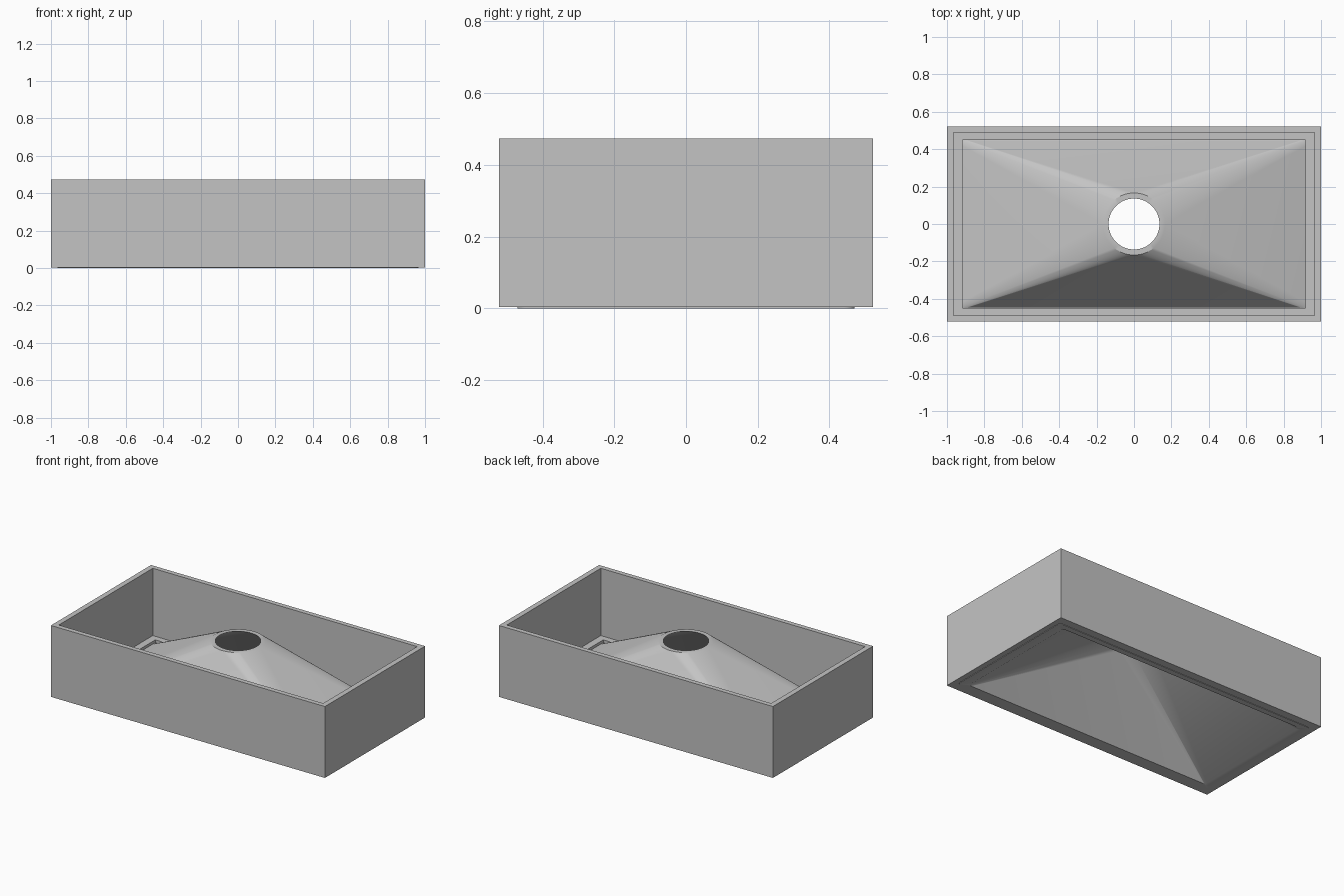
import bpy, bmesh, math
from math import cos, sin, pi

cube = bpy.data.objects.get("Cube")
if cube:
    bpy.data.objects.remove(cube)

grey = bpy.data.materials.new("plain_grey")
grey.use_nodes = True
colour = (0.55, 0.55, 0.55, 1)
grey.diffuse_color = colour
grey.node_tree.nodes["Principled BSDF"].inputs["Base Color"].default_value = colour

STEPS = 16          # segments in each quarter turn
HALF_X, HALF_Y, HEIGHT = 1.0, 0.522, 0.474


def outline(bm, hx, hy, z, radius, steps):
    """Rounded rectangle; a circle when hx == hy == radius."""
    ring = []
    for q, (sx, sy) in enumerate([(1, 1), (-1, 1), (-1, -1), (1, -1)]):
        for k in range(steps + 1):
            a = (q + (k / steps if steps else 0.5)) * pi / 2
            ring.append(bm.verts.new((sx * (hx - radius) + radius * cos(a),
                                      sy * (hy - radius) + radius * sin(a), z)))
    return ring


def loft(name, sections, steps):
    """Closed solid through a loop of outlines; straight sides become flat."""
    bm = bmesh.new()
    rings = [outline(bm, *s, steps) for s in sections]
    n = len(rings[0])
    for i, low in enumerate(rings):
        high = rings[(i + 1) % len(rings)]
        for k in range(n):
            j = (k + 1) % n
            bm.faces.new((low[k], low[j], high[j], high[k]))
    bmesh.ops.remove_doubles(bm, verts=bm.verts, dist=0.0001)
    bmesh.ops.recalc_face_normals(bm, faces=bm.faces)
    mesh = bpy.data.meshes.new(name)
    bm.to_mesh(mesh)
    bm.free()
    obj = bpy.data.objects.new(name, mesh)
    bpy.context.collection.objects.link(obj)
    mesh.materials.append(grey)
    return obj


# Open box: outer walls, rim, inner walls, floor ledge with a large opening
loft("box", [
    (HALF_X, HALF_Y, 0.003, 0),
    (HALF_X, HALF_Y, HEIGHT, 0),
    (0.965, 0.49, HEIGHT, 0),
    (0.965, 0.49, 0.03, 0),
    (0.918, 0.449, 0.03, 0),
    (0.918, 0.449, 0.003, 0),
], 0)

# Thin shell rising from a rectangular foot to a round opening
hood = loft("hood", [
    (0.965, 0.47, 0, 0.03),
    (0.965, 0.47, 0.004, 0.03),
    (0.918, 0.447, 0.012, 0.03),
    (0.166, 0.166, 0.44, 0.166),
    (0.136, 0.136, 0.44, 0.136),
    (0.907, 0.432, 0, 0.02),
], STEPS)

bpy.ops.object.select_all(action="DESELECT")
hood.select_set(True)
bpy.context.view_layer.objects.active = hood
bpy.ops.object.shade_smooth_by_angle(angle=math.radians(30))
